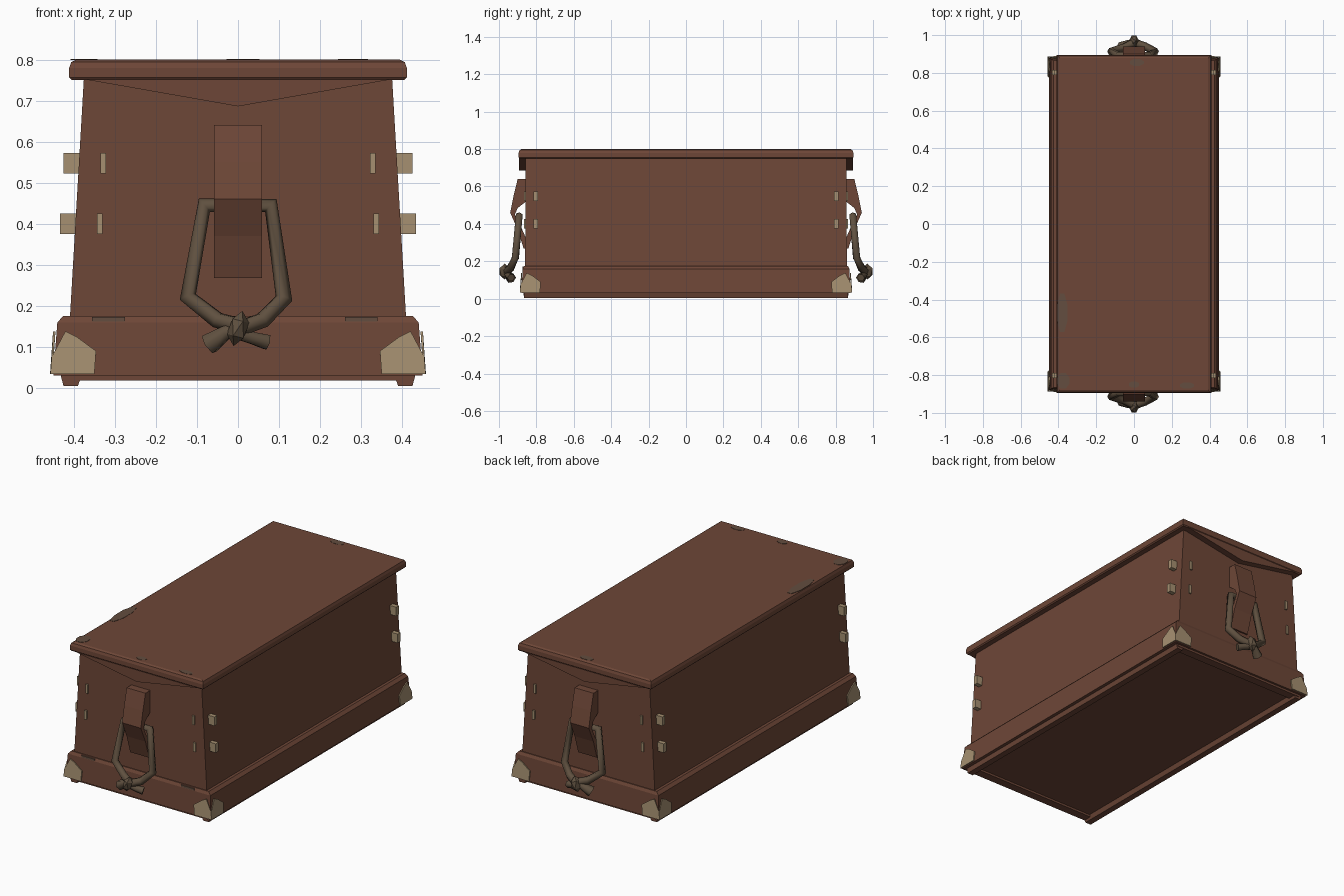
import bpy
import bmesh
import math
from mathutils import Matrix, Vector

cube = bpy.data.objects.get("Cube")
if cube:
    bpy.data.objects.remove(cube, do_unlink=True)


def material(name, rgb):
    m = bpy.data.materials.new(name)
    m.use_nodes = True
    m.diffuse_color = (*rgb, 1)
    m.node_tree.nodes["Principled BSDF"].inputs["Base Color"].default_value = (*rgb, 1)
    return m


WOOD = material("reddish brown wood", (0.155, 0.062, 0.038))
WORN = material("worn wood", (0.125, 0.075, 0.05))
BRASS = material("dull brass", (0.38, 0.28, 0.165))
ROPE = material("grey brown rope", (0.115, 0.08, 0.05))


def finish(name, bm, mat, mirror=(False, False), smooth=False):
    """Turn a bmesh into an object, mirrored over x and/or y."""
    bmesh.ops.recalc_face_normals(bm, faces=bm.faces)
    me = bpy.data.meshes.new(name)
    bm.to_mesh(me)
    bm.free()
    me.materials.append(mat)
    ob = bpy.data.objects.new(name, me)
    bpy.context.collection.objects.link(ob)
    if smooth:
        bpy.ops.object.select_all(action="DESELECT")
        ob.select_set(True)
        bpy.context.view_layer.objects.active = ob
        bpy.ops.object.shade_smooth_by_angle(angle=math.radians(40))
    if any(mirror):
        mod = ob.modifiers.new("mirror", "MIRROR")
        mod.use_axis = (mirror[0], mirror[1], False)
        mod.use_mirror_merge = False
    return ob


def stack(name, rings, mat):
    """Closed solid through rectangular rings (half x, half y, z)."""
    bm = bmesh.new()
    loops = [[bm.verts.new((sx * hx, sy * hy, z))
              for sx, sy in ((-1, -1), (1, -1), (1, 1), (-1, 1))] for hx, hy, z in rings]
    for a, b in zip(loops, loops[1:]):
        for i in range(4):
            j = (i + 1) % 4
            bm.faces.new((a[i], a[j], b[j], b[i]))
    bm.faces.new(loops[0])
    bm.faces.new(loops[-1])
    return finish(name, bm, mat)


def box(name, lo, hi, mat, mirror=(True, True)):
    bm = bmesh.new()
    lo, hi = Vector(lo), Vector(hi)
    bmesh.ops.create_cube(bm, size=1, matrix=Matrix.Translation((lo + hi) / 2)
                          @ Matrix.Diagonal((*(hi - lo), 1)))
    return finish(name, bm, mat, mirror)


def prism(name, points, shift, mat, mirror):
    """Extrude a flat outline of 3D points along shift."""
    bm = bmesh.new()
    face = bm.faces.new([bm.verts.new(p) for p in points])
    out = bmesh.ops.extrude_face_region(bm, geom=[face], use_keep_orig=True)
    bmesh.ops.translate(bm, vec=shift,
                        verts=[v for v in out["geom"] if isinstance(v, bmesh.types.BMVert)])
    return finish(name, bm, mat, mirror)


def cord(name, points, radius, radii=None):
    """Low-poly rope along a path, repeated at the back."""
    cu = bpy.data.curves.new(name, "CURVE")
    cu.dimensions = "3D"
    cu.bevel_depth = radius
    cu.bevel_resolution = 1
    cu.use_fill_caps = True
    sp = cu.splines.new("POLY")
    sp.points.add(len(points) - 1)
    for i, p in enumerate(points):
        sp.points[i].co = (*p, 1)
        sp.points[i].radius = radii[i] if radii else 1
    tmp = bpy.data.objects.new(name + " path", cu)
    bpy.context.collection.objects.link(tmp)
    bpy.context.view_layer.update()
    me = bpy.data.meshes.new_from_object(tmp)
    bm = bmesh.new()
    bm.from_mesh(me)
    bpy.data.objects.remove(tmp, do_unlink=True)
    bpy.data.meshes.remove(me)
    return finish(name, bm, ROPE, (False, True))


# Chest: tapered body, stepped plinth and rounded lid
stack("body", [(0.41, 0.86, 0.16), (0.375, 0.857, 0.76)], WOOD)
stack("plinth", [(0.45, 0.88, 0.03), (0.44, 0.873, 0.16), (0.425, 0.865, 0.176)], WOOD)
stack("lid", [(0.405, 0.89, 0.75), (0.411, 0.895, 0.756), (0.411, 0.895, 0.78),
              (0.406, 0.89, 0.794), (0.393, 0.88, 0.80)], WOOD)
prism("lid_gable", [(-0.375, -0.894, 0.752), (0, -0.894, 0.686), (0.375, -0.894, 0.752)],
      (0, 0.036, 0), WOOD, (False, True))

# Runners under the plinth leave a recessed bottom
prism("side_runner", [(0.39, -0.865, 0.005), (0.425, -0.865, 0.005),
                      (0.432, -0.865, 0.032), (0.38, -0.865, 0.032)],
      (0, 1.73, 0), WOOD, (True, False))
box("end_runner", (-0.42, -0.868, 0.018), (0.42, -0.82, 0.032), WOOD, (False, True))

# Brass corner plates wrapped around the plinth, notched at the corner
outline = [(0, 0.034), (0, 0.075), (0.027, 0.138), (0.055, 0.125), (0.105, 0.09), (0.105, 0.034)]
bm = bmesh.new()
for along_x in (True, False):
    verts = []
    for d, z in outline:
        lean = (z - 0.03) * 0.07
        x, y = 0.455 - lean, 0.886 - lean
        verts.append(bm.verts.new((x - d, -y, z) if along_x else (x, d - y, z)))
    bm.faces.new(verts)
bmesh.ops.remove_doubles(bm, verts=bm.verts, dist=0.0005)
caps = finish("corner_plate", bm, BRASS, (True, True))
thick = caps.modifiers.new("thickness", "SOLIDIFY")
thick.thickness = 0.006
thick.offset = 0

# Brass pegs near the upright corners, two heights
for z in (0.548, 0.40):
    edge = 0.41 - (z - 0.16) * 0.058
    box("side_peg", (edge - 0.01, -0.815, z - 0.025), (edge + 0.037, -0.79, z + 0.025), BRASS)
    box("end_peg", (edge - 0.066, -0.867, z - 0.025), (edge - 0.053, -0.85, z + 0.025), BRASS)

# Bulging handle strap with a slot behind it for the rope
side = [(-0.855, 0.64), (-0.90, 0.64), (-0.922, 0.55), (-0.94, 0.46), (-0.90, 0.37),
        (-0.868, 0.268), (-0.855, 0.268), (-0.858, 0.33), (-0.885, 0.39), (-0.915, 0.45),
        (-0.90, 0.485), (-0.855, 0.52)]
prism("handle_strap", [(-0.058, y, z) for y, z in side], (0.116, 0, 0), WOOD, (False, True))

# Rope ring hung through the strap
cord("rope_ring", [(0.01, -0.965, 0.15), (-0.05, -0.935, 0.165), (-0.122, -0.912, 0.222),
                   (-0.082, -0.892, 0.445), (0.08, -0.892, 0.445), (0.112, -0.912, 0.218),
                   (0.06, -0.94, 0.165), (-0.01, -0.965, 0.14)], 0.021)

# Knot: a wrapped lump with two frayed tails
bm = bmesh.new()
bmesh.ops.create_icosphere(bm, subdivisions=1, radius=1,
                           matrix=Matrix.Translation((0, -0.969, 0.145))
                           @ Matrix.Rotation(0.25, 4, "Y")
                           @ Matrix.Diagonal((0.026, 0.034, 0.044, 1)))
finish("knot", bm, ROPE, (False, True))
cord("left_tail", [(0.02, -0.955, 0.15), (-0.03, -0.955, 0.135), (-0.07, -0.935, 0.108)],
     0.022, (0.8, 0.9, 1.3))
cord("right_tail", [(0, -0.955, 0.135), (0.035, -0.95, 0.122), (0.07, -0.935, 0.112)],
     0.019, (1, 0.9, 1.1))


# Worn patches on the lid and along the plinth edge
def patch(cx, cy, rx, ry):
    ring = [math.tau * (i + 0.5) / 8 for i in range(8)]
    prism("lid_wear", [(cx + rx * math.cos(a), cy + ry * math.sin(a), 0.799) for a in ring],
          (0, 0, 0.0025), WORN, (False, False))


for spot in ((-0.38, -0.47, 0.03, 0.11), (-0.375, -0.83, 0.035, 0.045), (0, -0.85, 0.03, 0.018),
             (0.28, -0.855, 0.04, 0.018), (0.015, 0.855, 0.04, 0.02)):
    patch(*spot)
for x in (-0.315, 0.30):
    box("plinth_wear", (x - 0.04, -0.875, 0.162), (x + 0.04, -0.868, 0.173), WORN, (False, False))
